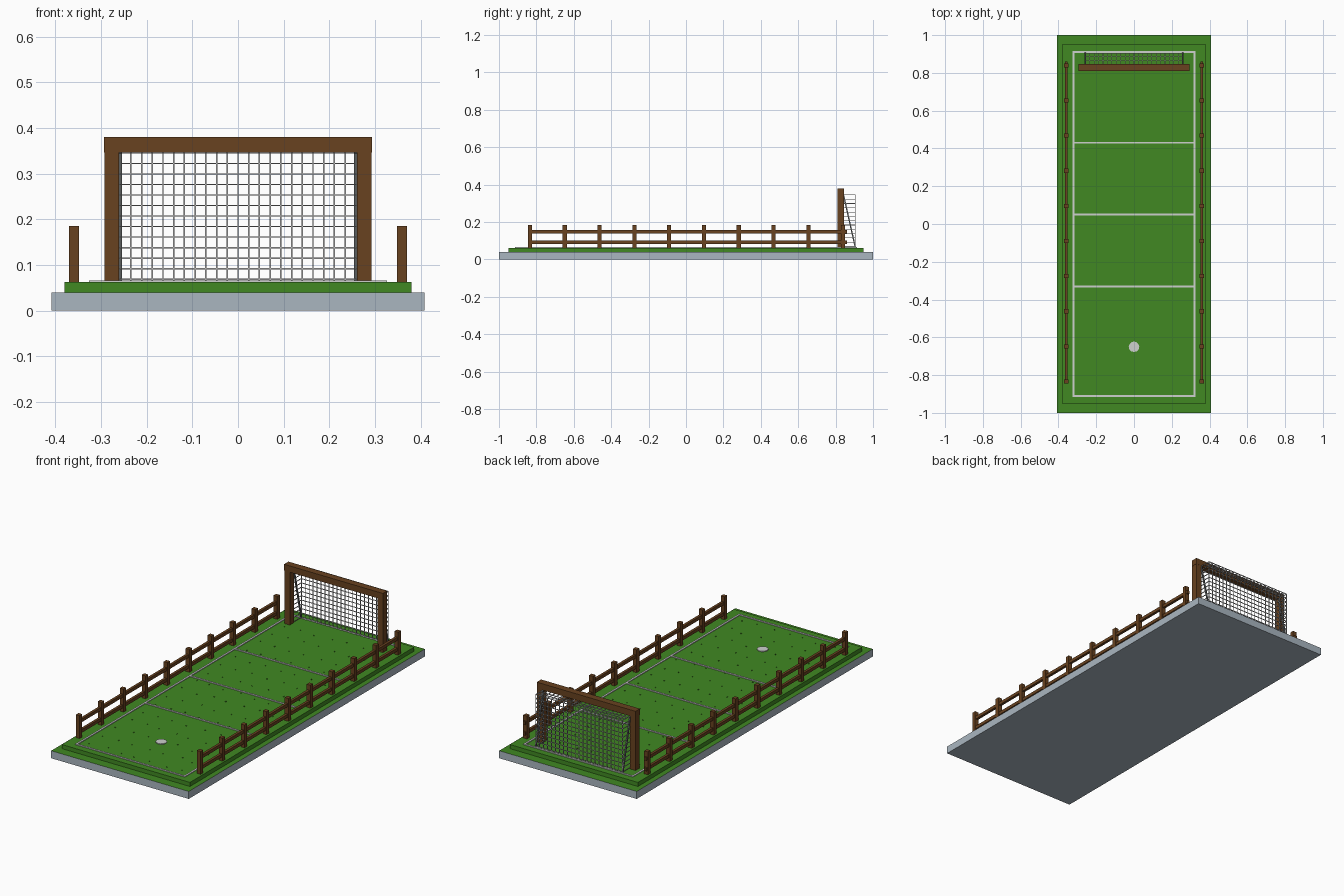
import bpy, bmesh, random
from mathutils import Vector, Matrix

if "Cube" in bpy.data.objects:
    bpy.data.objects.remove(bpy.data.objects["Cube"])


def material(name, rgb):
    m = bpy.data.materials.new(name)
    m.diffuse_color = (*rgb, 1)
    m.use_nodes = True
    m.node_tree.nodes["Principled BSDF"].inputs["Base Color"].default_value = m.diffuse_color
    return m


GRASS = material("grass green", (0.052, 0.25, 0.016))
STONE = material("blue grey stone", (0.40, 0.47, 0.53))
WOOD = material("brown wood", (0.14, 0.054, 0.014))
PAINT = material("line white", (0.62, 0.64, 0.62))
NET = material("net grey", (0.50, 0.50, 0.50))
METAL = material("brace grey", (0.13, 0.14, 0.14))


def add_box(bm, x0, x1, y0, y1, z0, z1):
    mat = Matrix.Translation(((x0 + x1) / 2, (y0 + y1) / 2, (z0 + z1) / 2))
    mat = mat @ Matrix.Diagonal((x1 - x0, y1 - y0, z1 - z0, 1))
    bmesh.ops.create_cube(bm, size=1, matrix=mat)


def add_bar(bm, a, b, t):
    """Square bar of thickness t between two points."""
    a, b = Vector(a), Vector(b)
    d = b - a
    mat = Matrix.Translation((a + b) / 2) @ d.to_track_quat('Z', 'Y').to_matrix().to_4x4()
    bmesh.ops.create_cube(bm, size=1, matrix=mat @ Matrix.Diagonal((t, t, d.length, 1)))


def finish(name, bm, *mats):
    me = bpy.data.meshes.new(name)
    bm.to_mesh(me)
    bm.free()
    for m in mats:
        me.materials.append(m)
    ob = bpy.data.objects.new(name, me)
    bpy.context.collection.objects.link(ob)
    return ob


def boxes(name, mat, items):
    bm = bmesh.new()
    for it in items:
        add_box(bm, *it)
    return finish(name, bm, mat)


# Stone slab with a grassy upper face
bm = bmesh.new()
add_box(bm, -0.408, 0.408, -1, 1, 0, 0.04)
bm.normal_update()
for f in bm.faces:
    f.material_index = 1 if f.normal.z > 0.5 else 0
finish("base_slab", bm, STONE, GRASS)

# Raised turf
TOP = 0.062
boxes("turf", GRASS, [(-0.38, 0.38, -0.95, 0.95, 0.04, TOP)])

# Tiny grass tufts scattered in loose rows
random.seed(4)
bm = bmesh.new()
for i in range(7):
    for j in range(16):
        x = -0.27 + i * 0.09 + random.uniform(-0.01, 0.01)
        y = -0.86 + j * 0.11 + random.uniform(-0.012, 0.012)
        if abs(x) > 0.05 or abs(y + 0.65) > 0.05:
            add_box(bm, x - 0.002, x + 0.002, y - 0.002, y + 0.002, TOP - 0.001, TOP + 0.003)
finish("grass_tufts", bm, GRASS)

# Painted pitch lines
LX, LY, W, LZ = 0.326, 0.915, 0.010, TOP + 0.004
lines = [(s * LX - (W if s > 0 else 0), s * LX + (0 if s > 0 else W), -LY, LY, TOP, LZ)
         for s in (-1, 1)]
for y in (-LY + W / 2, -0.33, 0.05, 0.43, LY - W / 2):
    lines.append((-LX + W, LX - W, y - W / 2, y + W / 2, TOP, LZ))
boxes("pitch_lines", PAINT, lines)

# Kick spot
bm = bmesh.new()
bmesh.ops.create_cone(bm, cap_ends=True, segments=12, radius1=0.028, radius2=0.028,
                      depth=0.004, matrix=Matrix.Translation((0, -0.65, TOP + 0.002)))
finish("kick_spot", bm, PAINT)

# Side fences: ten posts and two rails each
for side, s in (("left", -1), ("right", 1)):
    cx = s * 0.359
    posts = []
    for i in range(10):
        y = -0.834 + i * 0.186
        posts.append((cx - 0.011, cx + 0.011, y - 0.011, y + 0.011, TOP, 0.185))
    boxes(side + "_fence_posts", WOOD, posts)
    boxes(side + "_fence_rails", WOOD,
          [(cx - 0.007, cx + 0.007, -0.84, 0.86, z, z + 0.017) for z in (0.083, 0.14)])

# Goal frame
boxes("goal_posts", WOOD, [(-0.292, -0.26, 0.81, 0.845, TOP, 0.346),
                           (0.26, 0.292, 0.81, 0.845, TOP, 0.346)])
boxes("goal_crossbar", WOOD, [(-0.293, 0.293, 0.809, 0.846, 0.346, 0.38)])

# Slanted braces behind the posts
bm = bmesh.new()
for s in (-1, 1):
    add_bar(bm, (s * 0.258, 0.842, 0.345), (s * 0.258, 0.905, 0.066), 0.007)
finish("goal_braces", bm, METAL)

# Goal net: upright back, flat roof and horizontal side strands
NX, Y0, Y1, Z0, Z1, T = 0.258, 0.845, 0.905, 0.069, 0.345, 0.0032
bm = bmesh.new()
for i in range(23):
    x = -NX + 2 * NX * i / 22
    add_bar(bm, (x, Y1, TOP), (x, Y1, Z1), T)
    add_bar(bm, (x, Y0, Z1), (x, Y1, Z1), T)
for i in range(13):
    z = Z0 + (Z1 - Z0) * i / 12
    add_bar(bm, (-NX, Y1, z), (NX, Y1, z), T)
    for s in (-1, 1):
        add_bar(bm, (s * NX, Y0, z), (s * NX, Y1, z), T)
for i in range(1, 3):
    y = Y0 + (Y1 - Y0) * i / 3
    add_bar(bm, (-NX, y, Z1), (NX, y, Z1), T)
finish("goal_net", bm, NET)
